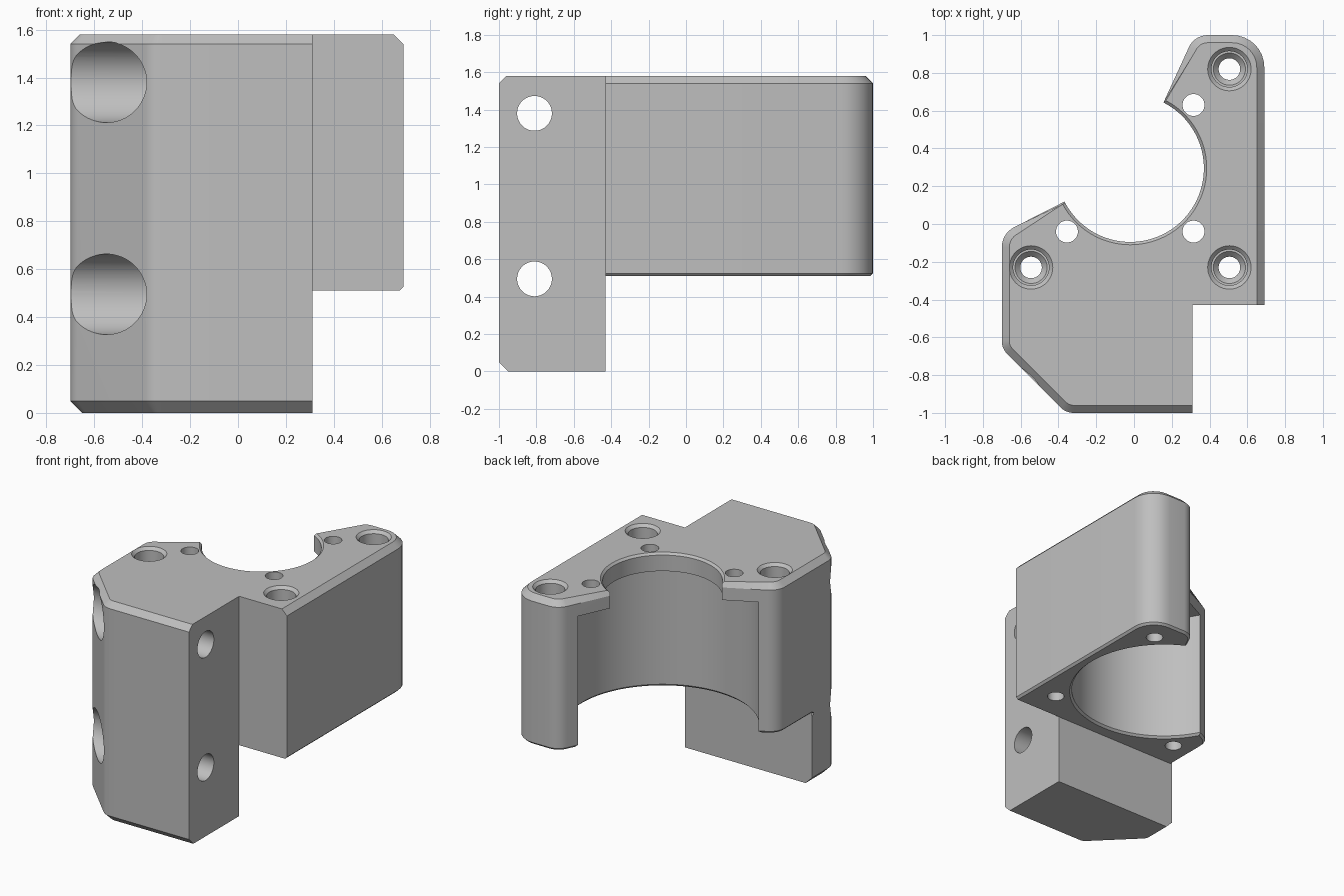
import bpy, bmesh, math
from mathutils import Vector, Matrix

if "Cube" in bpy.data.objects:
    bpy.data.objects.remove(bpy.data.objects["Cube"], do_unlink=True)

TOP, SHELF, BACK = 1.58, 0.51, -0.43
CX, CY, PITCH = -0.02, 0.295, 0.525

grey = bpy.data.materials.new("plain grey")
grey.use_nodes = True
grey.diffuse_color = (0.52, 0.52, 0.52, 1)
grey.node_tree.nodes["Principled BSDF"].inputs["Base Color"].default_value = (0.52, 0.52, 0.52, 1)


def new_object(name, bm):
    bmesh.ops.recalc_face_normals(bm, faces=bm.faces)
    mesh = bpy.data.meshes.new(name)
    bm.to_mesh(mesh)
    bm.free()
    mesh.materials.append(grey)
    obj = bpy.data.objects.new(name, mesh)
    bpy.context.collection.objects.link(obj)
    return obj


def rounded(corners, steps=8):
    """Replace each (x, y, radius) corner by an arc; radius 0 stays sharp."""
    out = []
    for i, (x, y, r) in enumerate(corners):
        p = Vector((x, y))
        if not r:
            out.append(p)
            continue
        a = (Vector(corners[i - 1][:2]) - p).normalized()
        b = (Vector(corners[(i + 1) % len(corners)][:2]) - p).normalized()
        half = a.angle(b) / 2
        centre = p + (a + b).normalized() * r / math.sin(half)
        start = p + a * r / math.tan(half) - centre
        end = p + b * r / math.tan(half) - centre
        sweep = start.angle(end)
        for k in range(steps + 1):
            t = k / steps
            out.append(centre + (start * math.sin((1 - t) * sweep) + end * math.sin(t * sweep)) / math.sin(sweep))
    return out


def cut_round(body, profile, matrix, segments=64):
    """Subtract a turned shape given by (radius, height) steps."""
    bm = bmesh.new()
    rings = []
    for r, h in profile:
        ring = bmesh.ops.create_circle(bm, segments=segments, radius=r,
                                       matrix=Matrix.Translation((0, 0, h)))["verts"]
        rings.append(ring)
    for lo, hi in zip(rings, rings[1:]):
        for i in range(segments):
            j = (i + 1) % segments
            bm.faces.new((lo[i], lo[j], hi[j], hi[i]))
    bm.faces.new(rings[0])
    bm.faces.new(rings[-1])
    bm.transform(matrix)
    cutter = new_object("hole_cutter", bm)
    cutter.hide_render = True
    mod = body.modifiers.new("hole", "BOOLEAN")
    mod.operation, mod.solver, mod.object = "DIFFERENCE", "EXACT", cutter
    bpy.context.view_layer.objects.active = body
    bpy.ops.object.modifier_apply(modifier=mod.name)
    bpy.data.objects.remove(cutter, do_unlink=True)


# Plan outline of the bracket
outline = rounded([
    (0.31, -1, 0), (0.31, BACK, 0), (0.69, BACK, 0), (0.69, 1, 0.17), (0.32, 1, 0.11),
    (0.134, 0.595, 0), (-0.32, 0.143, 0), (-0.7, -0.05, 0.12), (-0.7, BACK, 0),
    (-0.7, -0.66, 0.1), (-0.36, -1, 0.1)])

# Upper block
bm = bmesh.new()
low = [bm.verts.new((p.x, p.y, SHELF)) for p in outline]
high = [bm.verts.new((p.x, p.y, TOP)) for p in outline]
n = len(outline)
for i in range(n):
    j = (i + 1) % n
    bm.faces.new((low[i], low[j], high[j], high[i]))
bm.faces.new(high)
bm.faces.new(low[::-1])

# Mounting column pulled down from the front part of the underside
ends = [v for v in low if abs(v.co.y - BACK) < 1e-4 and v.co.x < 0.5]
bmesh.ops.connect_verts(bm, verts=ends)
bm.normal_update()
foot = [f for f in bm.faces if f.normal.z < -0.9 and f.calc_center_median().y < BACK]
pulled = bmesh.ops.extrude_face_region(bm, geom=foot)["geom"]
bmesh.ops.translate(bm, vec=(0, 0, -SHELF), verts=[g for g in pulled if isinstance(g, bmesh.types.BMVert)])
stale = [f for f in foot if f.is_valid]
if stale:
    bmesh.ops.delete(bm, geom=stale, context="FACES_ONLY")
bmesh.ops.recalc_face_normals(bm, faces=bm.faces)


def outer_rim(z):
    """Edges at height z, without the mounting corner and the open mouth."""
    rim = []
    for e in bm.edges:
        if any(abs(v.co.z - z) > 1e-4 for v in e.verts):
            continue
        a, b = (v.co for v in e.verts)
        mid = (a + b) / 2
        on_back = abs(a.y - BACK) + abs(b.y - BACK) < 1e-3
        on_step = abs(a.x - 0.31) + abs(b.x - 0.31) < 1e-3 and mid.y < BACK
        mouth = (mid.xy - Vector((CX, CY))).length < 0.3
        if not (on_back or on_step or mouth) and (z != SHELF or mid.y > BACK):
            rim.append(e)
    return rim


# Chamfers
for z, size in ((TOP, 0.04), (0, 0.05), (SHELF, 0.015)):
    bmesh.ops.bevel(bm, geom=outer_rim(z), offset=size, offset_type="OFFSET",
                    segments=1, affect="EDGES", clamp_overlap=False)
body = new_object("motor_bracket", bm)

# Main bore with a thin lip at the top
cut_round(body, [(0.665, 0.49), (0.63, 0.525), (0.63, 1.45), (0.39, 1.45), (0.39, 1.565), (0.425, 1.6)],
          Matrix.Translation((CX, CY, 0)), 128)

# Counterbored screw holes and small lip holes at three corners
for sx, sy in ((1, 1), (1, -1), (-1, -1)):
    cut_round(body, [(0.057, 0.4), (0.057, 1.22), (0.085, 1.25), (0.095, 1.25), (0.095, 1.56), (0.135, 1.6)],
              Matrix.Translation((CX + sx * PITCH, CY + sy * PITCH, 0)), 48)
    cut_round(body, [(0.058, 1.3), (0.058, 1.7)],
              Matrix.Translation((CX + sx * 0.335, CY + sy * 0.335, 0)), 48)

# Mounting bolts running sideways through the column
for z in (0.495, 1.38):
    cut_round(body, [(0.168, -0.9), (0.168, -0.2), (0.093, -0.2), (0.093, 0.5)],
              Matrix.Translation((0, -0.81, z)) @ Matrix.Rotation(math.pi / 2, 4, "Y"), 64)

bpy.ops.object.select_all(action="DESELECT")
body.select_set(True)
bpy.context.view_layer.objects.active = body
bpy.ops.object.shade_smooth_by_angle(angle=math.radians(25))
